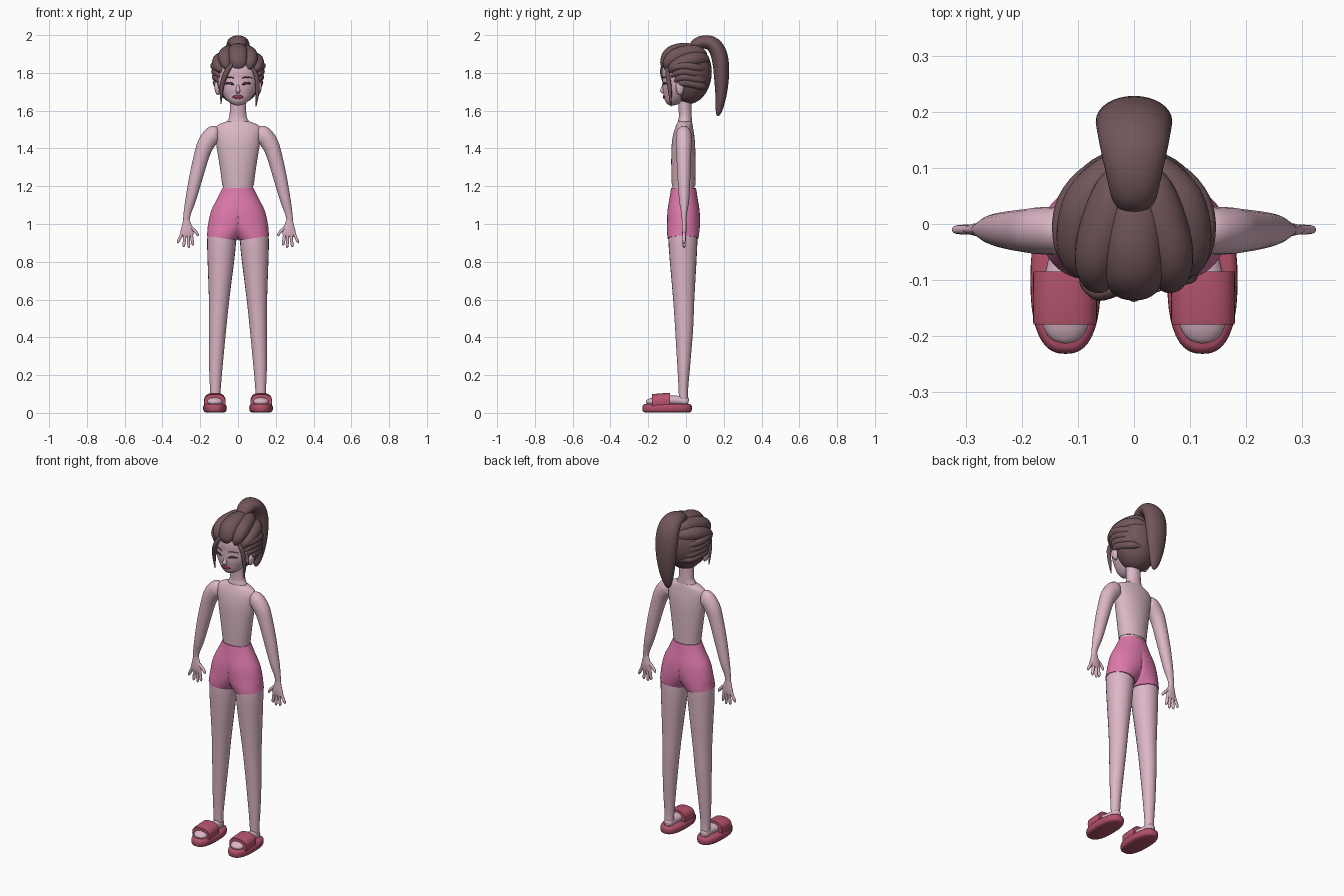
import bpy, bmesh, math
from mathutils import Vector

X, Y, Z = Vector((1, 0, 0)), Vector((0, 1, 0)), Vector((0, 0, 1))


def colour(name, rgb):
    m = bpy.data.materials.new(name)
    m.diffuse_color = (*rgb, 1)
    return m


SKIN = colour("pink skin", (0.72, 0.47, 0.57))
TOP = colour("pale rose top", (0.70, 0.48, 0.54))
SHORTS = colour("pink shorts", (0.73, 0.19, 0.41))
HAIR = colour("brown hair", (0.165, 0.092, 0.10))
SOLE = colour("dark rose sole", (0.44, 0.08, 0.14))
STRAP = colour("rose strap", (0.47, 0.09, 0.155))
LIPS = colour("dark red lips", (0.30, 0.04, 0.08))
DARK = colour("dark lashes", (0.05, 0.025, 0.035))


def spline(rows, steps):
    """Catmull-Rom through rows of numbers."""
    rows = [rows[0]] + list(rows) + [rows[-1]]
    out = []
    for i in range(1, len(rows) - 2):
        a, b, c, d = rows[i - 1:i + 3]
        for s in range(steps):
            t = s / steps
            out.append([0.5 * (2 * q + (r - p) * t + (2 * p - 5 * q + 4 * r - u) * t * t
                               + (3 * q - p - 3 * r + u) * t ** 3)
                        for p, q, r, u in zip(a, b, c, d)])
    out.append(list(rows[-1]))
    return out


def tube(name, rows, mat, ref=X, flat=False, p=2.0, mirror=False, seg=24, steps=4):
    """Loft (x, y, z, radius along ref, other radius) sections along a path."""
    rows = [r if len(r) == 5 else (*r, r[3]) for r in rows]
    rows = spline(rows, steps)
    pts = [Vector(r[:3]) for r in rows]
    bm = bmesh.new()
    rings = []
    for i, (c, r) in enumerate(zip(pts, rows)):
        t = Z if flat else (pts[min(i + 1, len(pts) - 1)] - pts[max(i - 1, 0)]).normalized()
        b = (ref - t * ref.dot(t)).normalized()
        n = t.cross(b)
        ring = []
        for k in range(seg):
            a = 2 * math.pi * k / seg
            ca, sa = math.cos(a), math.sin(a)
            u = math.copysign(abs(ca) ** (2 / p), ca) * max(r[3], 0.001)
            v = math.copysign(abs(sa) ** (2 / p), sa) * max(r[4], 0.001)
            ring.append(bm.verts.new(c + b * u + n * v))
        rings.append(ring)
    for r0, r1 in zip(rings, rings[1:]):
        for k in range(seg):
            j = (k + 1) % seg
            bm.faces.new((r0[k], r0[j], r1[j], r1[k]))
    bm.faces.new(rings[0][::-1])
    bm.faces.new(rings[-1])
    bmesh.ops.recalc_face_normals(bm, faces=bm.faces)
    me = bpy.data.meshes.new(name)
    bm.to_mesh(me)
    bm.free()
    return finish(name, me, mat, mirror)


def finish(name, me, mat, mirror=False):
    ob = bpy.data.objects.new(name, me)
    bpy.context.collection.objects.link(ob)
    me.materials.append(mat)
    bpy.ops.object.select_all(action='DESELECT')
    ob.select_set(True)
    bpy.context.view_layer.objects.active = ob
    bpy.ops.object.shade_smooth_by_angle(angle=math.radians(45))
    if mirror:
        ob.modifiers.new("mirror", 'MIRROR')
    return ob


# Torso, bare waist and neck
tube("top", [(0, -.013, 1.203, .083, .062), (0, -.014, 1.3, .096, .064), (0, -.014, 1.4, .112, .063),
             (0, -.013, 1.46, .121, .058), (0, -.011, 1.5, .123, .05), (0, -.008, 1.525, .105, .043),
             (0, -.006, 1.542, .064, .037)], TOP, flat=True, seg=40)
tube("waist", [(0, -.013, 1.17, .08, .059), (0, -.013, 1.22, .08, .059)], SKIN, flat=True, seg=40)
tube("neck", [(0, -.006, 1.53, .064, .037), (0, -.005, 1.55, .054, .036), (0, -.004, 1.58, .044, .034),
              (0, -.008, 1.69, .044, .036)], SKIN, flat=True)

# Shorts: one half lofted from waist to leg opening, trimmed at the centre and mirrored
shorts = tube("shorts", [(0, -.013, 1.19, .083, .066), (0, -.013, 1.14, .107, .074),
                         (.02, -.013, 1.07, .122, .085), (.045, -.013, 1.0, .113, .087),
                         (.07, -.015, .955, .092, .085), (.085, -.016, .925, .08, .082)],
              SHORTS, flat=True, mirror=True, seg=48)
bm = bmesh.new()
bm.from_mesh(shorts.data)
for v in bm.verts:
    v.co.x = max(v.co.x, 0)
    if v.co.z < 1.0:
        v.co.z += (v.co.x - .085) * .15 * min(1, (1.0 - v.co.z) / .07)
inner = [f for f in bm.faces if all(v.co.x < 1e-6 for v in f.verts)]
bmesh.ops.delete(bm, geom=inner, context='FACES')
bm.to_mesh(shorts.data)
bm.free()

# Legs and feet
tube("leg", [(.087, -.016, .96, .074, .076), (.088, -.016, .87, .075, .075), (.1, -.012, .6, .054, .056),
             (.108, -.01, .45, .046, .048), (.117, -.012, .25, .036, .034), (.12, -.014, .12, .028, .025),
             (.12, -.012, .05, .026, .026)], SKIN, flat=True, mirror=True)
tube("foot", [(.12, .014, .06, .016, .015), (.12, -.0, .062, .026, .024), (.12, -.05, .066, .03, .025),
              (.122, -.12, .065, .042, .027), (.122, -.175, .06, .042, .022),
              (.122, -.203, .056, .028, .014), (.122, -.211, .054, .008, .006)], SKIN, mirror=True)

# Slide sandals
tube("sandal_sole", [(.122, -.1, .003, .05, .12), (.122, -.1, .008, .058, .128), (.122, -.1, .018, .062, .131),
                     (.122, -.1, .034, .062, .131), (.122, -.1, .043, .057, .126), (.122, -.1, .047, .05, .12)],
     SOLE, flat=True, p=2.5, mirror=True, seg=40, steps=2)
tube("sandal_strap", [(.123, -.088, .06, .055, .045), (.123, -.092, .06, .057, .046),
                      (.123, -.172, .057, .057, .043), (.123, -.176, .057, .055, .041)],
     STRAP, p=2.6, mirror=True, seg=32, steps=2)

# Arms and hands
tube("arm", [(.105, -.012, 1.485, .025, .03), (.128, -.012, 1.476, .04, .046), (.165, -.012, 1.432, .042, .046),
             (.19, -.012, 1.37, .039, .041), (.222, -.011, 1.25, .034, .036), (.25, -.01, 1.13, .027, .028),
             (.268, -.01, 1.06, .016, .02), (.275, -.01, 1.015, .011, .016)], SKIN, ref=Y, mirror=True)
tube("palm", [(.273, -.01, 1.03, .011, .016), (.272, -.01, 1.0, .012, .023), (.27, -.01, .965, .012, .034),
              (.272, -.01, .94, .009, .034), (.272, -.01, .932, .005, .026)], SKIN, ref=Y, mirror=True)
fingers = {"thumb": ((.25, .985), (.225, .96), (.213, .935)),
           "index_finger": ((.248, .95), (.242, .91), (.239, .885)),
           "middle_finger": ((.263, .95), (.261, .9), (.26, .873)),
           "ring_finger": ((.28, .95), (.284, .91), (.287, .877)),
           "little_finger": ((.295, .955), (.308, .925), (.318, .898))}
for name, (a, b, c) in fingers.items():
    tube(name, [(a[0], -.01, a[1], .009), (b[0], -.01, b[1], .0085), (c[0], -.01, c[1] + .008, .007),
                (c[0], -.01, c[1], .002)], SKIN, ref=Y, mirror=True, seg=10, steps=3)

# Head, ears, nose
tube("head", [(0, -.075, 1.628, .012, .01), (0, -.068, 1.636, .034, .032), (0, -.058, 1.655, .058, .054),
              (0, -.045, 1.685, .082, .073), (0, -.036, 1.72, .1, .088), (0, -.03, 1.77, .112, .095),
              (0, -.025, 1.83, .113, .1), (0, -.015, 1.89, .085, .075), (0, 0, 1.92, .02, .02)],
     SKIN, flat=True, seg=40)
tube("ear", [(.103, -.03, 1.683, .004, .006), (.108, -.032, 1.695, .011, .016), (.113, -.032, 1.73, .013, .022),
             (.113, -.03, 1.755, .005, .01)], SKIN, flat=True, mirror=True, seg=16)
tube("nose", [(0, -.117, 1.75, .005), (0, -.124, 1.72, .008), (0, -.127, 1.705, .012),
              (0, -.119, 1.692, .008)], SKIN, flat=True, seg=16)


def face_y(x, cy, rx, ry):
    return cy - ry * math.sqrt(1 - (x / rx) ** 2)


# Lips, eyes and brows hugging the face
tube("lips", [(x, face_y(x, -.05, .074, .068), 1.673, r, .004)
              for x, r in ((-.028, .002), (-.012, .010), (0, .009), (.012, .010), (.028, .002))], LIPS, ref=Z, seg=12)
tube("eye", [(x, face_y(x, -.033, .107, .092), z, r, .003)
             for x, z, r in ((.022, 1.738, .002), (.036, 1.744, .007), (.052, 1.745, .007), (.07, 1.743, .002))],
     DARK, ref=Z, mirror=True, seg=10)
tube("brow", [(x, face_y(x, -.03, .112, .095), z, r, .003)
              for x, z, r in ((.02, 1.772, .002), (.045, 1.778, .004), (.075, 1.773, .002))],
     HAIR, ref=Z, mirror=True, seg=8)

# Hair mass: ellipsoid over the back of the head
N = 14
tube("hair_mass", [(0, .022 - .01 * math.cos(math.pi * i / N), 1.79 - .155 * math.cos(math.pi * i / N),
                    .127 * math.sin(math.pi * i / N), .114 * math.sin(math.pi * i / N)) for i in range(N + 1)],
     HAIR, flat=True, seg=40, steps=2)

# Swept-back locks over the crown
tube("front_lock", [(0, -.108, 1.818, .025, .012), (0, -.112, 1.85, .043, .025), (0, -.09, 1.895, .05, .035),
                    (0, -.04, 1.918, .05, .038), (0, .03, 1.92, .045, .035), (0, .08, 1.91, .03, .025)], HAIR)
tube("crown_lock", [(.052, -.1, 1.818, .012), (.064, -.095, 1.85, .03), (.066, -.06, 1.885, .04),
                    (.05, .0, 1.9, .045), (.03, .06, 1.905, .04), (.01, .1, 1.89, .02)], HAIR, mirror=True)
tube("temple_lock", [(.085, -.085, 1.805, .012), (.1, -.065, 1.83, .028), (.103, -.02, 1.855, .035),
                     (.085, .04, 1.87, .04), (.04, .09, 1.87, .035), (.01, .11, 1.86, .015)], HAIR, mirror=True)

# Ribbed side locks curving round to the back
for i in range(4):
    z = 1.83 - i * .03
    s = i * .004
    tube(f"side_lock_{i + 1}", [(.096, -.092 + 4 * s, z - .02, .006), (.116 - s, -.055 + 2 * s, z, .019),
                                (.125 - s, -.01, z + .008, .021), (.115 - s, .04, z, .022),
                                (.08, .085, z - .01, .02), (.04, .108, z - .012, .008)],
         HAIR, ref=Z, mirror=True, seg=16)

# Loose face strands
tube("right_strand", [(.07, -.1, 1.835, .008), (.098, -.095, 1.78, .012), (.103, -.085, 1.7, .010),
                      (.095, -.08, 1.622, .002)], HAIR, seg=12)
tube("left_strand", [(-.03, -.118, 1.85, .010), (-.062, -.123, 1.80, .014), (-.085, -.105, 1.73, .012),
                     (-.09, -.09, 1.635, .002)], HAIR, seg=12)

# High ponytail
tube("ponytail", [(0, .03, 1.925, .03, .02), (0, .055, 1.95, .042, .032), (0, .09, 1.963, .05, .034),
                  (0, .135, 1.955, .06, .039), (0, .168, 1.915, .066, .043), (0, .184, 1.85, .068, .043),
                  (0, .188, 1.76, .061, .038), (0, .184, 1.67, .046, .028), (0, .174, 1.6, .026, .017),
                  (0, .168, 1.572, .008, .006)], HAIR, seg=32)
